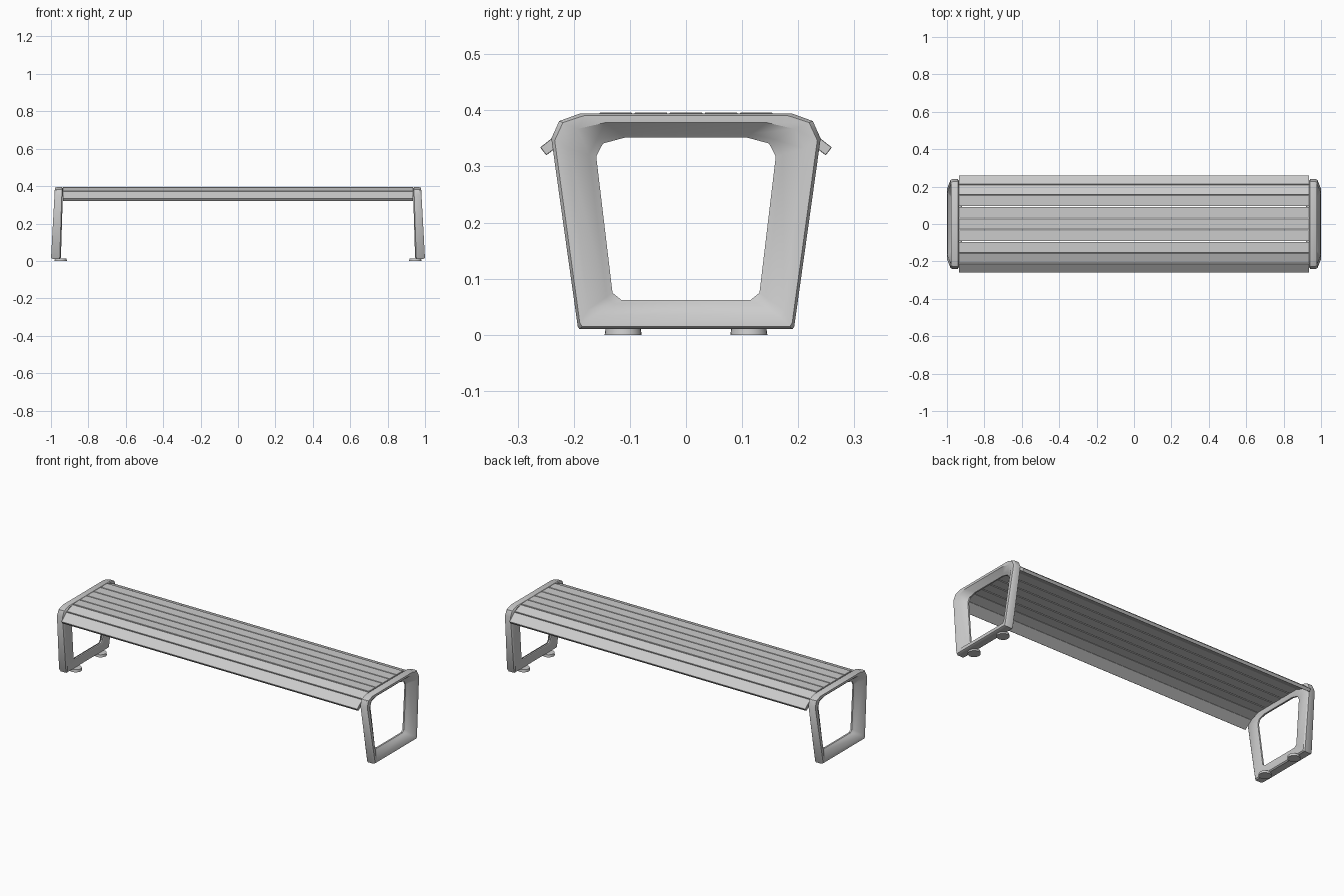
import bpy, bmesh, math
from mathutils import Matrix, Vector

if "Cube" in bpy.data.objects:
    bpy.data.objects.remove(bpy.data.objects["Cube"])


def finish(bm, name, bevel=0.0):
    bmesh.ops.recalc_face_normals(bm, faces=bm.faces)
    mesh = bpy.data.meshes.new(name)
    bm.to_mesh(mesh)
    bm.free()
    ob = bpy.data.objects.new(name, mesh)
    bpy.context.collection.objects.link(ob)
    if bevel:
        m = ob.modifiers.new("bevel", 'BEVEL')
        m.width, m.segments = bevel, 1
    return ob


def smooth(ob, angle=30):
    bpy.ops.object.select_all(action='DESELECT')
    ob.select_set(True)
    bpy.context.view_layer.objects.active = ob
    bpy.ops.object.shade_smooth_by_angle(angle=math.radians(angle))


# Half outlines of the end frame in (y, z), from bottom to top
OUTER = [(.190, .010), (.193, .015), (.240, .350), (.226, .381), (.190, .394)]
RIM = [(.165, .035), (.174, .045), (.210, .332), (.193, .367), (.145, .378)]
OPENING = [(.115, .062), (.131, .075), (.160, .318), (.148, .341), (.107, .352)]


def blend(a, b, f):
    return [(p[0] + (q[0] - p[0]) * f, p[1] + (q[1] - p[1]) * f) for p, q in zip(a, b)]


def end_frame(side, name):
    # Outline and depth (0 = outside face, 1 = inside face), around the section
    section = [(OUTER, .2), (blend(OUTER, RIM, .2), 0), (RIM, .03),
               (blend(RIM, OPENING, .75), .6), (OPENING, .75), (OPENING, .93),
               (blend(OPENING, OUTER, .1), 1), (blend(OUTER, OPENING, .1), 1), (OUTER, .88)]
    bm = bmesh.new()
    rings = []
    for half, t in section:
        loop = half + [(-y, z) for y, z in reversed(half)]
        ring = []
        for y, z in loop:
            out_x = 1.0 - .055 * (z - .01)
            in_x = .947 - .030 * (z - .01)
            ring.append(bm.verts.new((side * (out_x + (in_x - out_x) * t), y, z)))
        rings.append(ring)
    n = len(rings[0])
    for k, a in enumerate(rings):
        b = rings[(k + 1) % len(rings)]
        for i in range(n):
            j = (i + 1) % n
            bm.faces.new((a[i], a[j], b[j], b[i]))
    smooth(finish(bm, name), 35)


def slat(name, p, q, thick=.018):
    # Plank whose top surface runs from p to q in (y, z)
    p, q = Vector(p), Vector(q)
    d = (q - p).normalized()
    nrm = Vector((-d.y, d.x)) * thick
    if nrm.y < 0:
        nrm = -nrm
    bm = bmesh.new()
    ends = [[bm.verts.new((x, c.x, c.y)) for c in (p, q, q - nrm, p - nrm)]
            for x in (-.936, .936)]
    bm.faces.new(ends[0])
    bm.faces.new(ends[1])
    for i in range(4):
        j = (i + 1) % 4
        bm.faces.new((ends[0][i], ends[0][j], ends[1][j], ends[1][i]))
    finish(bm, name, .001)


# Flat seat slats
for i in range(5):
    y = (i - 2) * .0625
    slat(f"seat_slat_{i + 1}", (y - .029, .396), (y + .029, .396))

for s, label in ((-1, "front"), (1, "back")):
    # Tilted edge slats
    slat(f"{label}_shoulder_slat", (s * .158, .393), (s * .210, .374))
    slat(f"{label}_edge_slat", (s * .213, .371), (s * .260, .334))

for s, label in ((-1, "left"), (1, "right")):
    end_frame(s, f"{label}_end_frame")
    # Floor pads
    for y, where in ((-.112, "front"), (.112, "back")):
        bm = bmesh.new()
        bmesh.ops.create_cone(bm, cap_ends=True, segments=24, radius1=.033, radius2=.031,
                              depth=.014, matrix=Matrix.Translation((s * .948, y, .007)))
        smooth(finish(bm, f"{label}_{where}_foot"))
